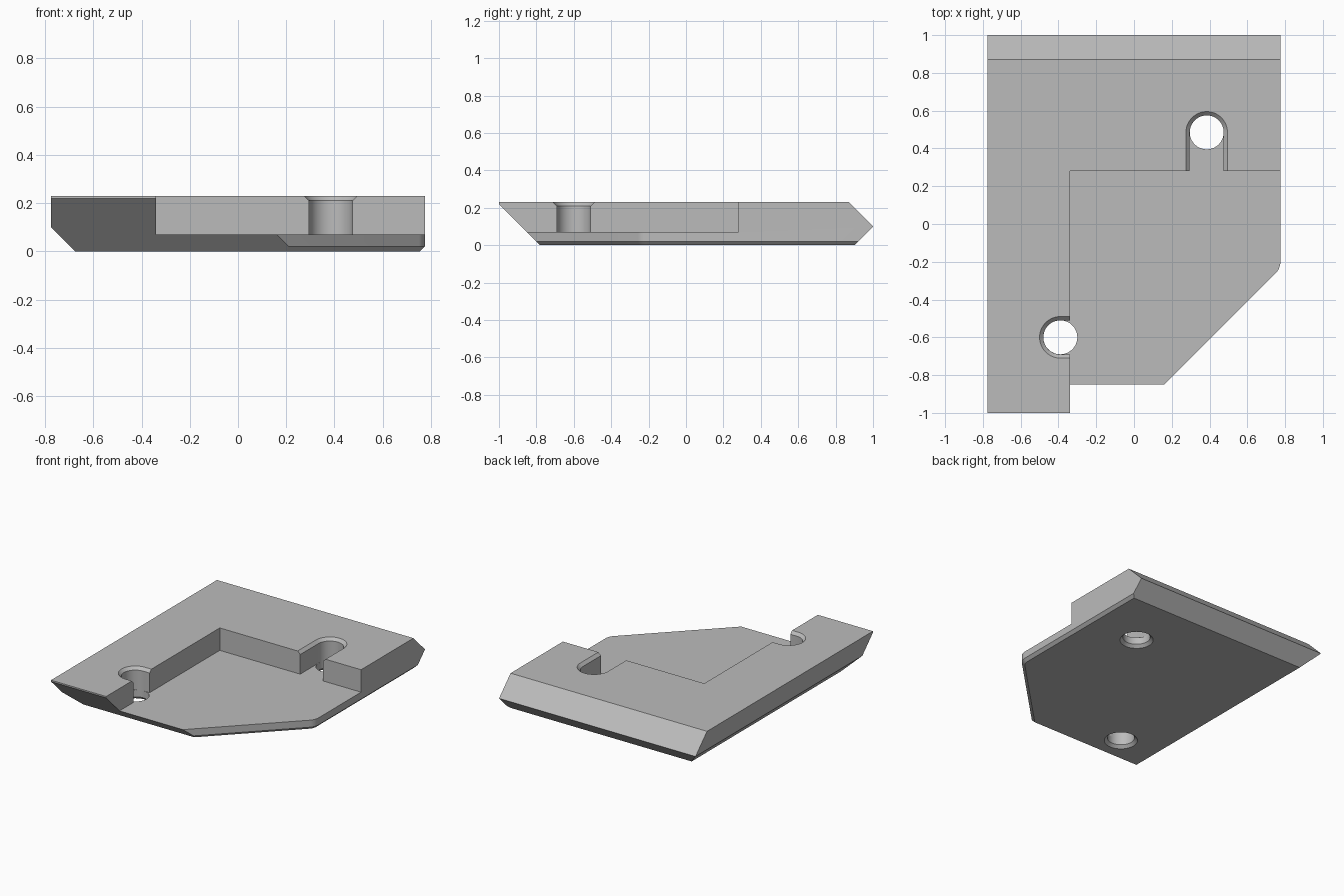
import bpy
import bmesh
from math import cos, sin, pi
from mathutils import Vector

SEG = 32            # steps in a half circle
TOP, FLOOR = 0.23, 0.07
HALF_X = 0.775

if "Cube" in bpy.data.objects:
    bpy.data.objects.remove(bpy.data.objects["Cube"], do_unlink=True)

grey = bpy.data.materials.new("plain grey")
grey.use_nodes = True
colour = (0.5, 0.5, 0.5, 1)
grey.diffuse_color = colour
grey.node_tree.nodes["Principled BSDF"].inputs["Base Color"].default_value = colour


def loft(name, sections):
    """Closed solid through stacked (outline, z) sections of equal point count."""
    bm = bmesh.new()
    rings = [[bm.verts.new((x, y, z)) for x, y in outline] for outline, z in sections]
    bm.faces.new(rings[0][::-1])
    bm.faces.new(rings[-1])
    n = len(rings[0])
    for low, high in zip(rings, rings[1:]):
        for i in range(n):
            j = (i + 1) % n
            bm.faces.new((low[i], low[j], high[j], high[i]))
    bmesh.ops.recalc_face_normals(bm, faces=bm.faces)
    mesh = bpy.data.meshes.new(name)
    bm.to_mesh(mesh)
    bm.free()
    mesh.materials.append(grey)
    obj = bpy.data.objects.new(name, mesh)
    bpy.context.collection.objects.link(obj)
    return obj


def arc(centre, radius, start, end, steps):
    return [(centre[0] + radius * cos(start + (end - start) * i / steps),
             centre[1] + radius * sin(start + (end - start) * i / steps))
            for i in range(steps + 1)]


def slice_off(bm, point, normal):
    """Remove everything on the normal side of a plane and cap the cut."""
    geom = bm.verts[:] + bm.edges[:] + bm.faces[:]
    bmesh.ops.bisect_plane(bm, geom=geom, dist=1e-6, plane_co=point,
                           plane_no=Vector(normal).normalized(), clear_outer=True)
    border = [e for e in bm.edges if e.is_boundary]
    if border:
        bmesh.ops.holes_fill(bm, edges=border, sides=0)


def cut(target, cutter):
    cutter.hide_render = True
    mod = target.modifiers.new("cut", 'BOOLEAN')
    mod.operation = 'DIFFERENCE'
    mod.solver = 'EXACT'
    mod.object = cutter
    bpy.context.view_layer.objects.active = target
    bpy.ops.object.modifier_apply(modifier=mod.name)
    bpy.data.objects.remove(cutter, do_unlink=True)


# Plate outline with one diagonal corner, rounded where it meets the side
round_r = 0.085
corner = arc((HALF_X - round_r, -0.20), round_r, -pi / 4, 0, 8)
outline = [(-HALF_X, -1), (0.01, -1)] + corner + [(HALF_X, 1), (-HALF_X, 1)]
plate = loft("corner_plate", [(outline, 0), (outline, TOP)])

# Sloped ends, left-hand bevel and small bevel under the diagonal and side
bm = bmesh.new()
bm.from_mesh(plate.data)
slice_off(bm, (0, -1, 0.22), (0, -1, -1))
slice_off(bm, (0, 1, 0.10), (0, 1, 1))
slice_off(bm, (0, 1, 0.10), (0, 1, -1))
slice_off(bm, (-HALF_X, 0, 0.10), (-1, 0, -1))
edge_run = outline[1:-1]
for (ax, ay), (bx, by) in zip(edge_run, edge_run[1:]):
    out = Vector((by - ay, ax - bx, 0)).normalized()
    slice_off(bm, (ax, ay, 0.02), out - Vector((0, 0, 1)))
bmesh.ops.recalc_face_normals(bm, faces=bm.faces)
bm.to_mesh(plate.data)
bm.free()

# Recessed pocket
pocket = [(-0.34, -1.2), (1, -1.2), (1, 0.28), (-0.34, 0.28)]
cut(plate, loft("pocket_cutter", [(pocket, FLOOR), (pocket, 0.4)]))


def slot_outline(centre, radius, heading, length):
    """Half circle at the hole, straight sides open towards the heading."""
    pts = arc(centre, radius, heading + pi / 2, heading + 3 * pi / 2, SEG)
    dx, dy = length * cos(heading), length * sin(heading)
    return pts + [(pts[-1][0] + dx, pts[-1][1] + dy), (pts[0][0] + dx, pts[0][1] + dy)]


# Screw seats: flared slot open to the pocket, and a countersunk hole below
for centre, heading, length in (((0.385, 0.485), -pi / 2, 0.25),
                                ((-0.39, -0.60), 0, 0.10)):
    slot = [(slot_outline(centre, r, heading, length), z)
            for r, z in ((0.09, FLOOR), (0.09, 0.21), (0.115, 0.235))]
    cut(plate, loft("slot_cutter", slot))
    hole = [(arc(centre, r, 0, 2 * pi, 2 * SEG)[:-1], z)
            for r, z in ((0.115, -0.005), (0.0898, 0.02), (0.0898, 0.1))]
    cut(plate, loft("hole_cutter", hole))

bpy.ops.object.select_all(action='DESELECT')
plate.select_set(True)
bpy.context.view_layer.objects.active = plate
bpy.ops.object.shade_smooth_by_angle(angle=pi / 6)
